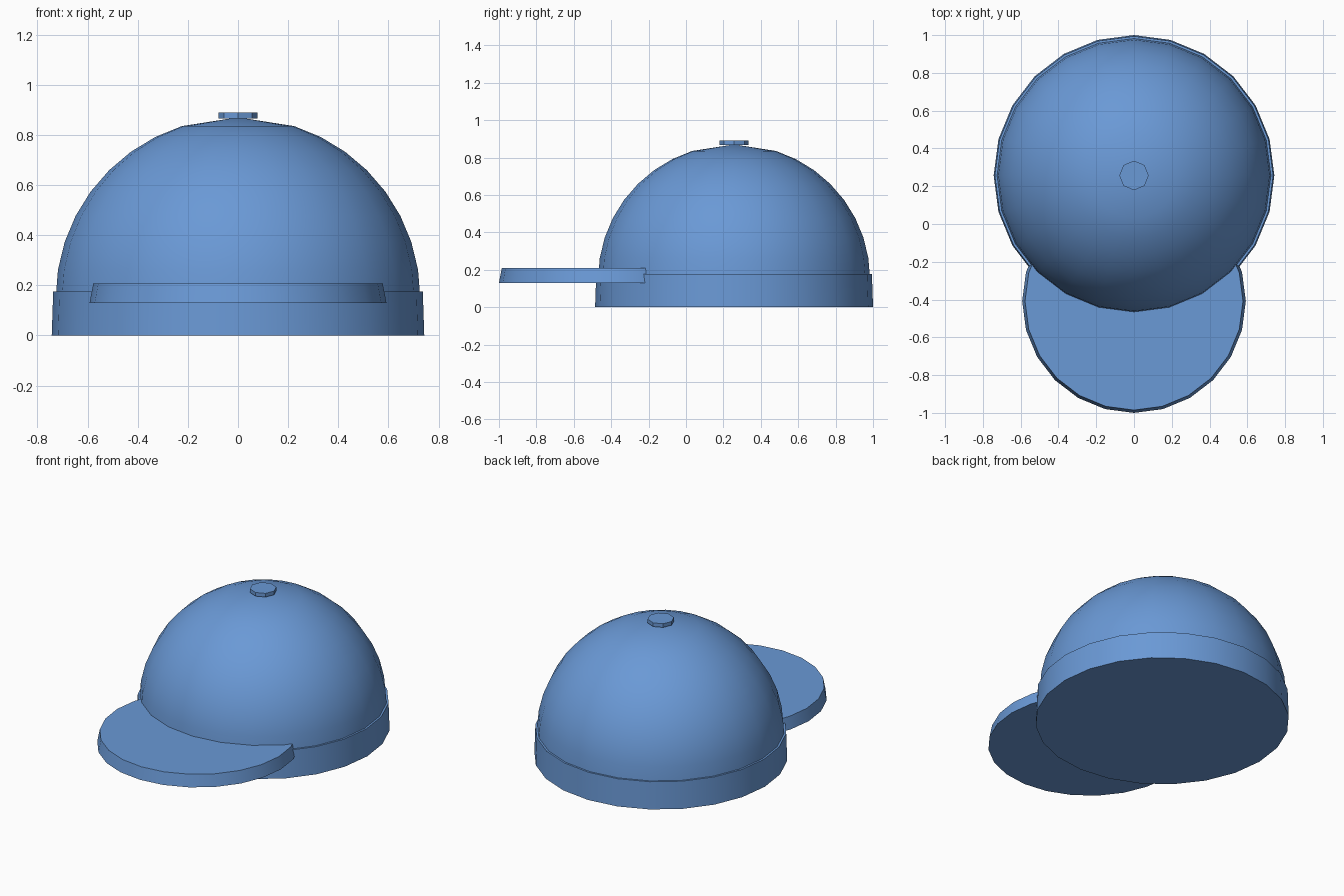
import bpy, math

if "Cube" in bpy.data.objects:
    bpy.data.objects.remove(bpy.data.objects["Cube"])

blue = bpy.data.materials.new("cap blue")
blue.diffuse_color = (0.144, 0.319, 0.672, 1)
blue.use_nodes = True
blue.node_tree.nodes["Principled BSDF"].inputs["Base Color"].default_value = blue.diffuse_color

CY = 0.257  # centre of the crown along y


def lathe(name, cy, sides, profile):
    """Turn a bottom-to-top (radius, z) profile; radius 0 makes a pole."""
    verts, faces, rings = [], [], []
    for r, z in profile:
        n = 1 if r == 0 else sides
        rings.append(list(range(len(verts), len(verts) + n)))
        for i in range(n):
            a = 2 * math.pi * i / sides
            verts.append((r * math.cos(a), cy + r * math.sin(a), z))
    for lo, hi in zip(rings, rings[1:]):
        for i in range(sides):
            j = (i + 1) % sides
            if len(hi) == 1:
                faces.append((lo[i], lo[j], hi[0]))
            else:
                faces.append((lo[i], lo[j], hi[j], hi[i]))
    faces.append(tuple(reversed(rings[0])))       # bottom cap
    if len(rings[-1]) > 1:
        faces.append(tuple(rings[-1]))            # top cap
    mesh = bpy.data.meshes.new(name)
    mesh.from_pydata(verts, [], faces)
    mesh.materials.append(blue)
    ob = bpy.data.objects.new(name, mesh)
    bpy.context.collection.objects.link(ob)
    bpy.ops.object.select_all(action='DESELECT')
    ob.select_set(True)
    bpy.context.view_layer.objects.active = ob
    bpy.ops.object.shade_smooth_by_angle(angle=math.radians(30))
    return ob


# Crown: half sphere in 9 degree steps, its equator hidden in the band
dome = [(0.727 * math.cos(math.radians(9 * k)),
         0.15 + 0.72 * math.sin(math.radians(9 * k))) for k in range(10)]
dome[-1] = (0, 0.87)
lathe("crown", CY, 24, dome)

# Slightly tapered head band
lathe("head_band", CY, 24, [(0.743, 0), (0.737, 0.176)])

# Brim: tapered disc pushed into the front of the crown
lathe("brim", -0.408, 24, [(0.592, 0.13), (0.577, 0.208)])

# Button on top
lathe("top_button", CY, 8, [(0.078, 0.866), (0.078, 0.89)])
